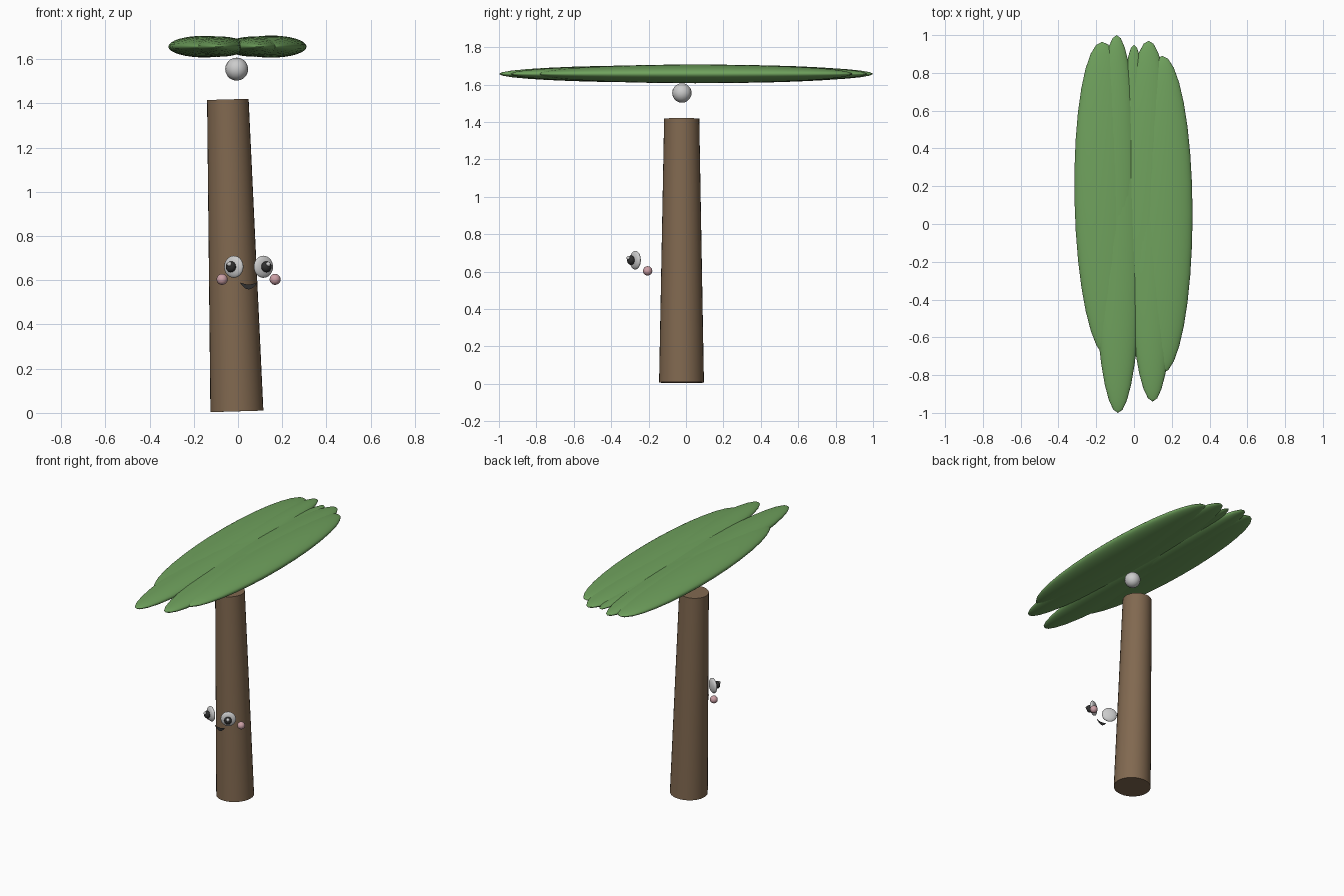
import bpy, math
from mathutils import Vector, Matrix

if "Cube" in bpy.data.objects:
    bpy.data.objects.remove(bpy.data.objects["Cube"])


def material(name, rgb):
    m = bpy.data.materials.new(name)
    m.diffuse_color = (*rgb, 1)
    m.use_nodes = True
    m.node_tree.nodes["Principled BSDF"].inputs["Base Color"].default_value = m.diffuse_color
    return m


BROWN = material("bark", (0.22, 0.14, 0.08))
GREEN = material("leaf", (0.16, 0.36, 0.11))
DARK = material("dark", (0.03, 0.03, 0.03))
PINK = material("pink", (0.6, 0.35, 0.38))


def ellipsoid(name, loc, radii, rot_z=0.0, mat=None, seg=32, rings=16, along_y=False):
    bpy.ops.mesh.primitive_uv_sphere_add(segments=seg, ring_count=rings, radius=1)
    o = bpy.context.object
    o.name = name
    if along_y:  # put the poles at the blade tips
        o.data.transform(Matrix.Rotation(math.pi / 2, 4, 'X'))
    o.location, o.scale, o.rotation_euler = loc, radii, (0, 0, rot_z)
    if mat:
        o.data.materials.append(mat)
    bpy.ops.object.shade_smooth()
    return o


# Trunk: tapered cylinder leaning slightly to the left
bottom, top = Vector((-0.005, -0.024, 0.007)), Vector((-0.046, -0.023, 1.418))
axis = top - bottom
bpy.ops.mesh.primitive_cone_add(vertices=32, radius1=0.12, radius2=0.094, depth=axis.length,
                                location=(bottom + top) / 2,
                                rotation=axis.to_track_quat('Z', 'Y').to_euler())
trunk = bpy.context.object
trunk.name = "trunk"
trunk.data.materials.append(BROWN)
bpy.ops.object.shade_smooth_by_angle(angle=math.radians(40))

# Nut under the crown
ellipsoid("nut", (-0.006, -0.022, 1.555), (0.052,) * 3, seg=16, rings=10)

# Crown: overlapping long leaf blades (x, y, half width, half length, half height, turn)
blades = [
    (-0.152, 0.13, 0.163, 0.835, 0.049, 0.02),
    (0.150, 0.05, 0.160, 0.840, 0.050, 0.00),
    (-0.085, -0.12, 0.125, 0.880, 0.046, 0.00),
    (0.090, -0.06, 0.125, 0.880, 0.046, 0.01),
    (-0.092, 0.15, 0.112, 0.850, 0.046, 0.00),
    (0.000, 0.12, 0.080, 0.830, 0.032, 0.00),
    (0.077, 0.13, 0.135, 0.840, 0.046, 0.00),
]
for i, (x, y, w, l, h, turn) in enumerate(blades):
    ellipsoid(f"leaf_{i + 1}", (x, y, 1.657), (w, l, h), turn, GREEN, along_y=True)

# Face floating in front of the trunk, mirrored about its own centre line
CX = 0.048
for side, s in (("left", -1), ("right", 1)):
    out = Vector((s * 0.5, -0.866, 0))
    eye = Vector((CX + s * 0.067, -0.271, 0.661))
    turn = s * math.radians(30)
    ellipsoid(f"{side}_eye", eye, (0.049, 0.019, 0.05), turn)
    ellipsoid(f"{side}_pupil", eye + out * 0.027, (0.024, 0.02, 0.025), turn, DARK, 20, 12)
    ellipsoid(f"{side}_glint", eye + out * 0.042 + Vector((0.001, 0, 0.012)),
              (0.011,) * 3, 0, None, 12, 8)
    ellipsoid(f"{side}_cheek", (CX + s * 0.12, -0.205, 0.604), (0.025,) * 3, 0, PINK, 16, 10)

# Smile: flat crescent ribbon
N = 16
verts, faces = [], []
for i in range(N + 1):
    u = -1 + 2 * i / N
    zc = 0.570 + 0.018 * u * u
    half = 0.002 + 0.009 * (1 - u * u)
    verts += [(CX + 0.037 * u, -0.27, zc - half), (CX + 0.037 * u, -0.27, zc + half)]
for i in range(N):
    a = 2 * i
    faces.append((a, a + 2, a + 3, a + 1))
mesh = bpy.data.meshes.new("smile")
mesh.from_pydata(verts, [], faces)
mesh.materials.append(DARK)
bpy.context.collection.objects.link(bpy.data.objects.new("smile", mesh))
